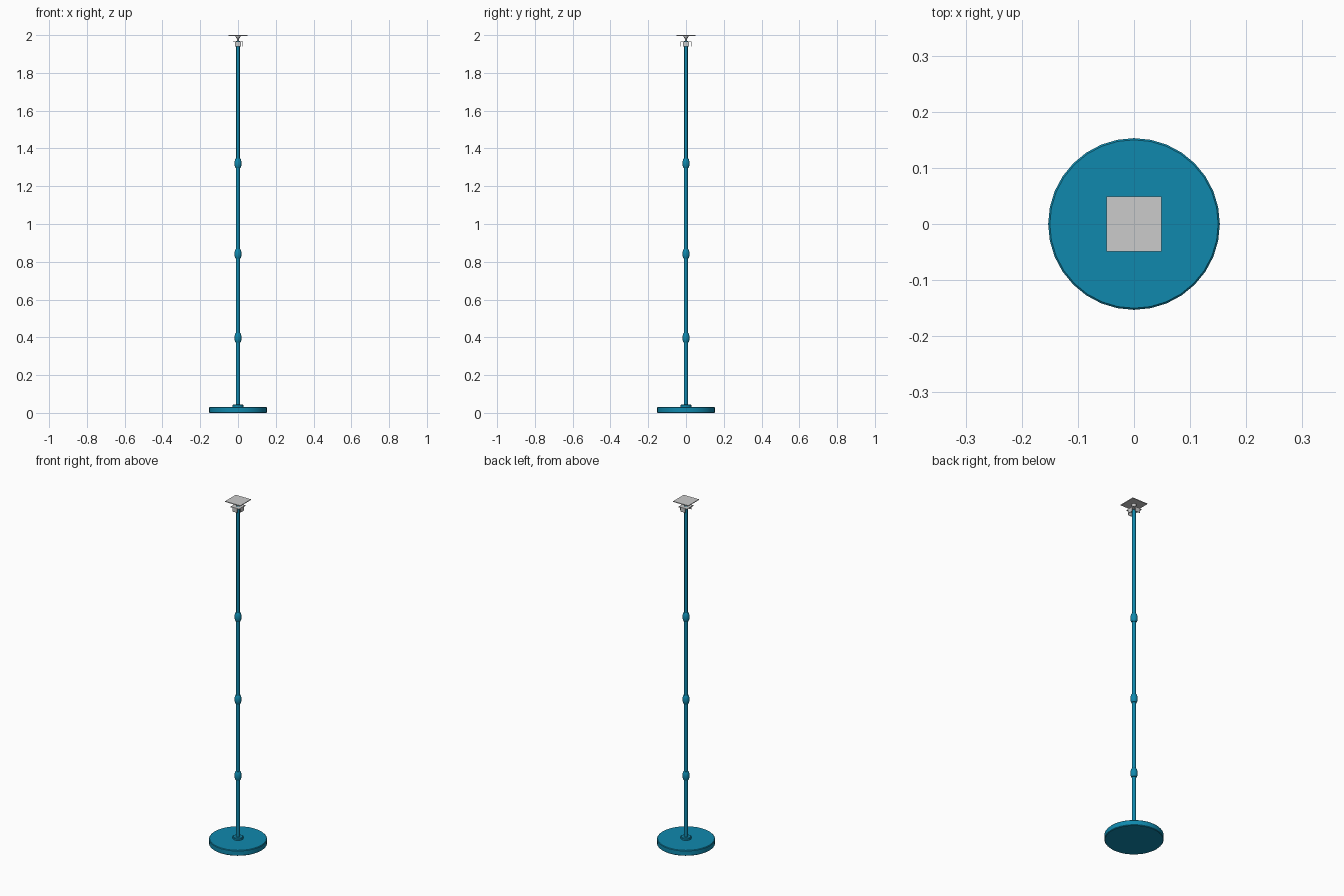
import bpy, bmesh, math
from mathutils import Matrix

if "Cube" in bpy.data.objects:
    bpy.data.objects.remove(bpy.data.objects["Cube"])

blue = bpy.data.materials.new("teal_paint")
blue.diffuse_color = (0.005, 0.25, 0.42, 1)
blue.use_nodes = True
blue.node_tree.nodes["Principled BSDF"].inputs["Base Color"].default_value = blue.diffuse_color


def finish(name, bm, mat=None, smooth=True):
    bmesh.ops.recalc_face_normals(bm, faces=bm.faces)
    mesh = bpy.data.meshes.new(name)
    bm.to_mesh(mesh)
    bm.free()
    ob = bpy.data.objects.new(name, mesh)
    bpy.context.collection.objects.link(ob)
    if mat:
        mesh.materials.append(mat)
    if smooth:
        bpy.context.view_layer.objects.active = ob
        ob.select_set(True)
        bpy.ops.object.shade_smooth_by_angle(angle=math.radians(35))
        ob.select_set(False)
    return ob


def lathe(name, profile, mat=None, sides=32):
    # closed solid from (radius, z) points, capped at both ends
    bm = bmesh.new()
    rings = []
    for r, z in profile:
        rings.append([bm.verts.new((r * math.cos(2 * math.pi * i / sides),
                                    r * math.sin(2 * math.pi * i / sides), z))
                      for i in range(sides)])
    for a, b in zip(rings, rings[1:]):
        for i in range(sides):
            j = (i + 1) % sides
            bm.faces.new((a[i], a[j], b[j], b[i]))
    bm.faces.new(rings[0])
    bm.faces.new(rings[-1])
    return finish(name, bm, mat)


def box(name, center, size):
    bm = bmesh.new()
    bmesh.ops.create_cube(bm, size=1, matrix=Matrix.Translation(center) @ Matrix.Diagonal((*size, 1)))
    return finish(name, bm, smooth=False)


# weighted base with a slightly undercut lower edge
lathe("base_disc", [(0.150, 0), (0.153, 0.003), (0.153, 0.029), (0.150, 0.032)], blue)
lathe("base_hub", [(0.028, 0.031), (0.028, 0.041), (0.025, 0.044)], blue)

# telescoping pole sections and their locking collars
joints = [0.398, 0.842, 1.322]
cuts = [0.03] + joints + [1.968]
for i, (lo, hi) in enumerate(zip(cuts, cuts[1:])):
    r = 0.0105 - 0.0004 * i
    lathe(f"pole_section_{i + 1}", [(r, lo), (r, hi)], blue, 24)
for i, z in enumerate(joints):
    lathe(f"lock_collar_{i + 1}",
          [(0.013, z - 0.025), (0.0165, z - 0.019), (0.0185, z - 0.006), (0.0185, z + 0.007),
           (0.0155, z + 0.020), (0.012, z + 0.026)], blue, 24)

# bent sheet bracket under the head
box("bracket_top", (0, 0, 1.965), (0.054, 0.058, 0.004))
for s, side in ((-1, "front"), (1, "back")):
    box(f"bracket_{side}_leg", (0, s * 0.0275, 1.954), (0.030, 0.003, 0.026))
box("bracket_right_leg", (0.0255, 0, 1.954), (0.003, 0.030, 0.026))

# swivel neck and mounting plate
lathe("swivel_neck", [(0.005, 1.964), (0.005, 1.980), (0.010, 1.987), (0.013, 1.993), (0.013, 1.997)], None, 24)
box("top_plate", (0, 0, 1.998), (0.098, 0.098, 0.004))
